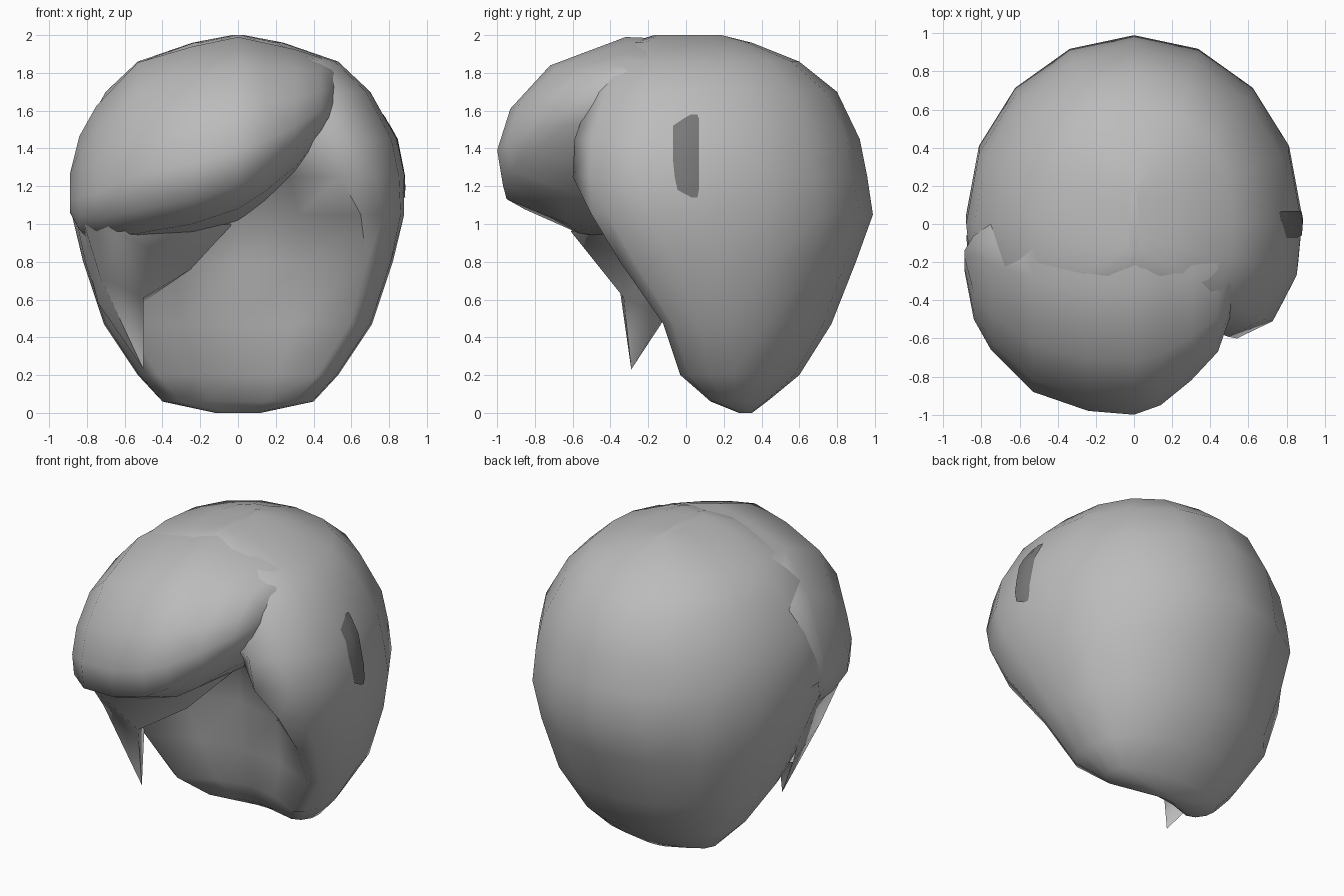
import bpy, bmesh, math
from mathutils import Vector
from mathutils.bvhtree import BVHTree

if "Cube" in bpy.data.objects:
    bpy.data.objects.remove(bpy.data.objects["Cube"])


def material(name, v):
    m = bpy.data.materials.new(name)
    m.diffuse_color = (v, v, v, 1)
    m.use_nodes = True
    m.node_tree.nodes["Principled BSDF"].inputs["Base Color"].default_value = m.diffuse_color
    return m


HAIR = material("hair grey", 0.5)
DARK = material("dark grey", 0.19)


def build(name, verts, faces, mat, angle=60):
    bm = bmesh.new()
    vs = [bm.verts.new(v) for v in verts]
    for f in faces:
        bm.faces.new([vs[i] for i in f])
    bmesh.ops.remove_doubles(bm, verts=bm.verts, dist=0.0005)
    bmesh.ops.recalc_face_normals(bm, faces=bm.faces)
    me = bpy.data.meshes.new(name)
    bm.to_mesh(me)
    bm.free()
    ob = bpy.data.objects.new(name, me)
    bpy.context.collection.objects.link(ob)
    me.materials.append(mat)
    bpy.ops.object.select_all(action='DESELECT')
    ob.select_set(True)
    bpy.context.view_layer.objects.active = ob
    bpy.ops.object.shade_smooth_by_angle(angle=math.radians(angle))
    return ob


def loft(name, rings, mat, angle):
    n = len(rings[0])
    verts = [p for r in rings for p in r]
    faces = [(i * n + j, i * n + (j + 1) % n, (i + 1) * n + (j + 1) % n, (i + 1) * n + j)
             for i in range(len(rings) - 1) for j in range(n)]
    faces += [tuple(range(n)), tuple(range(len(verts) - n, len(verts)))]
    return build(name, verts, faces, mat, angle)


# Main hair shell: height, half width, widest y, back y, side edge x and y, recess y
SHELL = [
    (0.00, 0.12, 0.31, 0.35, 0.06, 0.28, 0.28),
    (0.06, 0.40, 0.27, 0.43, 0.30, 0.13, 0.20),
    (0.20, 0.53, 0.25, 0.60, 0.42, -0.03, 0.13),
    (0.47, 0.71, 0.22, 0.77, 0.59, -0.12, 0.07),
    (0.80, 0.82, 0.15, 0.90, 0.68, -0.35, 0.03),
    (1.05, 0.88, 0.05, 0.99, 0.65, -0.50, 0.00),
    (1.25, 0.88, 0.00, 0.96, 0.54, -0.60, -0.20),
    (1.45, 0.84, 0.00, 0.92, 0.49, -0.59, -0.45),
    (1.70, 0.70, 0.00, 0.80, 0.42, -0.50, -0.50),
    (1.86, 0.53, 0.00, 0.60, 0.31, -0.40, -0.42),
    (1.96, 0.24, 0.00, 0.35, 0.14, -0.27, -0.30),
    (2.00, 0.03, 0.00, 0.19, 0.02, -0.14, -0.17),
]


def shell_ring(z, w, cy, back, ex, ey, my):
    side = [(ex, ey), (ex + (w - ex) * 0.55, cy + (ey - cy) * 0.85),
            (ex + (w - ex) * 0.92, cy + (ey - cy) * 0.45)]
    arc = []
    e = 0.88 if z > 1.8 else 1.0
    for k in range(9):
        a = math.pi * k / 8
        c, s = math.cos(a), max(math.sin(a), 0.0)
        arc.append((w * math.copysign(abs(c) ** e, c), cy + (back - cy) * s ** e))
    left = [(-x, y) for x, y in reversed(side)]
    h = my + (ey - my) * 0.3
    pts = side + arc + left + [(-ex * 0.5, h), (0, my), (ex * 0.5, h)]
    return [(x, y, z) for x, y in pts]


shell = loft("hair_shell", [shell_ring(*r) for r in SHELL], HAIR, 70)

# Swept fringe: x, front y, top z, bottom z, back y
FRINGE = [
    (-0.89, -0.24, 1.27, 1.06, -0.14),
    (-0.84, -0.50, 1.47, 0.97, -0.06),
    (-0.75, -0.66, 1.63, 0.93, 0.00),
    (-0.53, -0.88, 1.86, 0.95, 0.05),
    (-0.24, -0.98, 1.945, 1.00, 0.05),
    (0.00, -1.00, 1.995, 1.08, 0.05),
    (0.14, -0.95, 1.965, 1.17, 0.05),
    (0.30, -0.82, 1.93, 1.30, 0.05),
    (0.44, -0.67, 1.885, 1.46, 0.05),
    (0.50, -0.50, 1.855, 1.54, 0.05),
    (0.57, -0.22, 1.79, 1.62, 0.05),
]


def fringe_ring(x, yf, zt, zb, yb):
    h = zt - zb
    low = 0.06 if x > -0.8 else -0.06
    pts = [(yb, zt - 0.02), (min(yf * 0.32, yb - 0.03), zt - 0.005), (yf * 0.72, zt - 0.17 * h),
           (yf * 0.93, zt - 0.42 * h), (yf, zt - 0.66 * h), (yf * 0.97, zt - 0.86 * h),
           (yf * 0.62 - 0.02, zb), (yb - 0.05, zb - low)]
    return [(x, y, z) for y, z in pts]


loft("swept_fringe", [fringe_ring(*r) for r in FRINGE], HAIR, 70)

# Pointed lock hanging on the left side
LOCK = [(-0.88, -0.06, 1.12), (-0.84, -0.48, 1.08), (-0.64, -0.61, 0.96), (-0.50, -0.33, 0.61),
        (-0.50, -0.29, 0.23), (-0.74, -0.06, 0.58), (-0.03, 0.00, 1.00), (-0.60, -0.12, 0.52),
        (-0.73, -0.36, 0.72), (-0.25, -0.17, 0.76)]
build("side_lock", LOCK,
      [(0, 1, 8), (0, 8, 5), (1, 2, 8), (2, 3, 8), (8, 3, 4), (8, 4, 5),
       (2, 9, 3), (2, 6, 9), (3, 9, 7), (9, 6, 7), (3, 7, 4), (4, 7, 5)], HAIR, 75)

# Thin dark patch laid on the right side: height, front y, back y
PATCH = [(1.14, 0.03, 0.06), (1.18, -0.045, 0.068), (1.25, -0.06, 0.068), (1.35, -0.07, 0.068),
         (1.45, -0.07, 0.068), (1.52, -0.07, 0.068), (1.56, -0.01, 0.068), (1.58, 0.025, 0.06)]
bm = bmesh.new()
bm.from_mesh(shell.data)
tree = BVHTree.FromBMesh(bm)
COLS = 5
verts = []
for z, y0, y1 in PATCH:
    for k in range(COLS):
        y = y0 + (y1 - y0) * k / (COLS - 1)
        hit = tree.ray_cast(Vector((3, y, z)), Vector((-1, 0, 0)))[0]
        verts.append((hit.x + 0.006, y, z))
bm.free()
faces = [(i * COLS + j, i * COLS + j + 1, (i + 1) * COLS + j + 1, (i + 1) * COLS + j)
         for i in range(len(PATCH) - 1) for j in range(COLS - 1)]
patch = build("side_patch", verts, faces, DARK)
if patch.data.polygons[0].normal.x < 0:
    patch.data.flip_normals()
